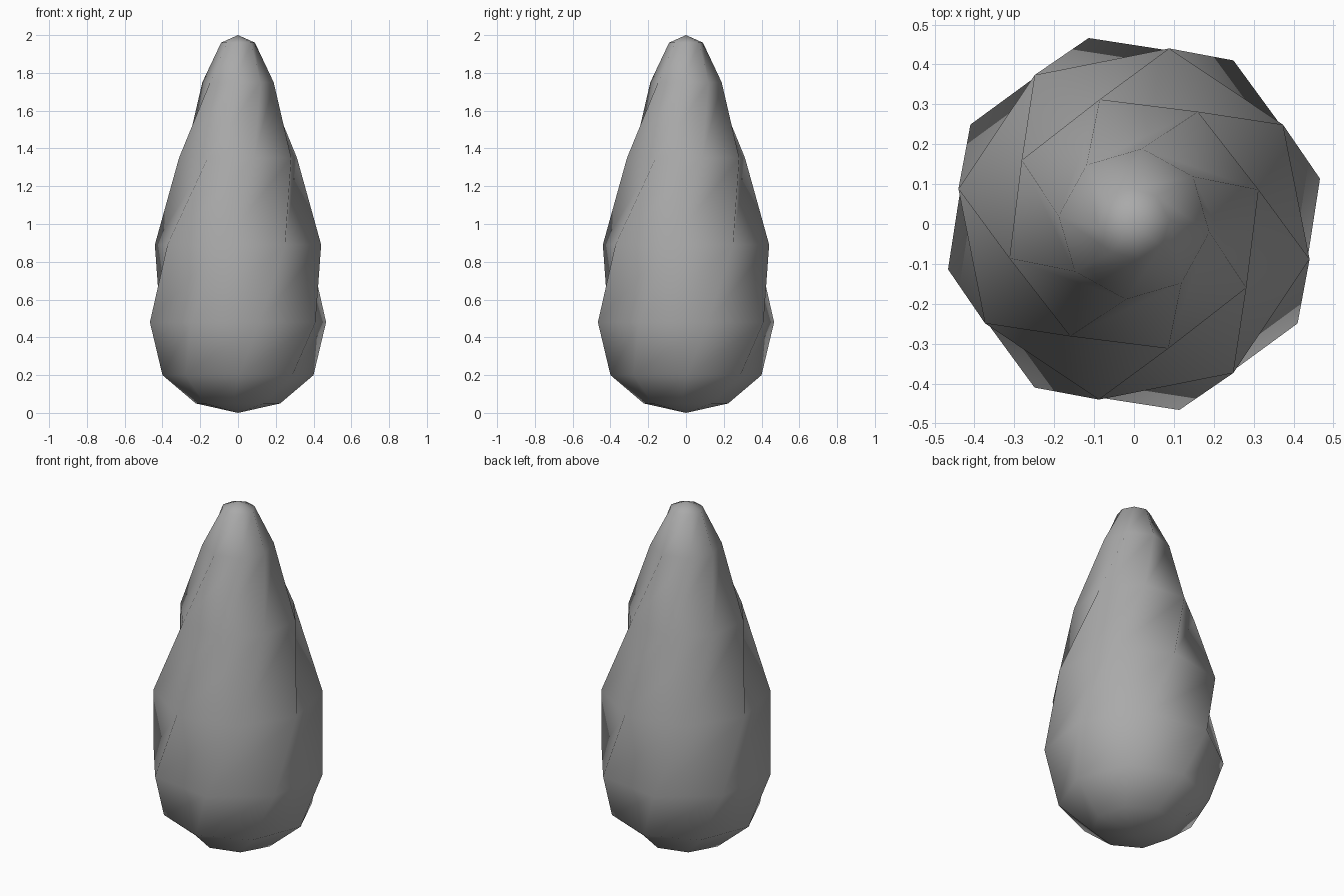
import bpy
import bmesh
from math import cos, sin, radians

if "Cube" in bpy.data.objects:
    bpy.data.objects.remove(bpy.data.objects["Cube"])

SIDES = 8
# Twisted drop profile: radius, height, turn in degrees
PROFILE = [
    (0.225, 0.05, -7), (0.40, 0.20, 1), (0.48, 0.48, 13.7), (0.449, 0.89, 33.7),
    (0.324, 1.35, 60.4), (0.19, 1.75, 83.8), (0.09, 1.96, 96),
]

# Single flat colour
grey = bpy.data.materials.new("stone grey")
grey.use_nodes = True
colour = (0.4, 0.4, 0.4, 1)
grey.diffuse_color = colour
grey.node_tree.nodes["Principled BSDF"].inputs["Base Color"].default_value = colour


def ring(bm, radius, height, turn):
    angles = [radians(turn + 360 * i / SIDES) for i in range(SIDES)]
    return [bm.verts.new((radius * cos(a), radius * sin(a), height)) for a in angles]


# Loft the rings, splitting each panel along the direction of the twist
bm = bmesh.new()
rings = [ring(bm, *row) for row in PROFILE]
for low, high in zip(rings, rings[1:]):
    for i in range(SIDES):
        j = (i + 1) % SIDES
        bm.faces.new((low[i], low[j], high[j]))
        bm.faces.new((low[i], high[j], high[i]))

# Close both ends with fans
bottom = bm.verts.new((0, 0, 0))
top = bm.verts.new((0, 0, 2))
for i in range(SIDES):
    j = (i + 1) % SIDES
    bm.faces.new((rings[0][j], rings[0][i], bottom))
    bm.faces.new((rings[-1][i], rings[-1][j], top))

for face in bm.faces:
    face.smooth = True
mesh = bpy.data.meshes.new("twisted_drop")
bm.to_mesh(mesh)
bm.free()
mesh.materials.append(grey)
drop = bpy.data.objects.new("twisted_drop", mesh)
bpy.context.collection.objects.link(drop)
